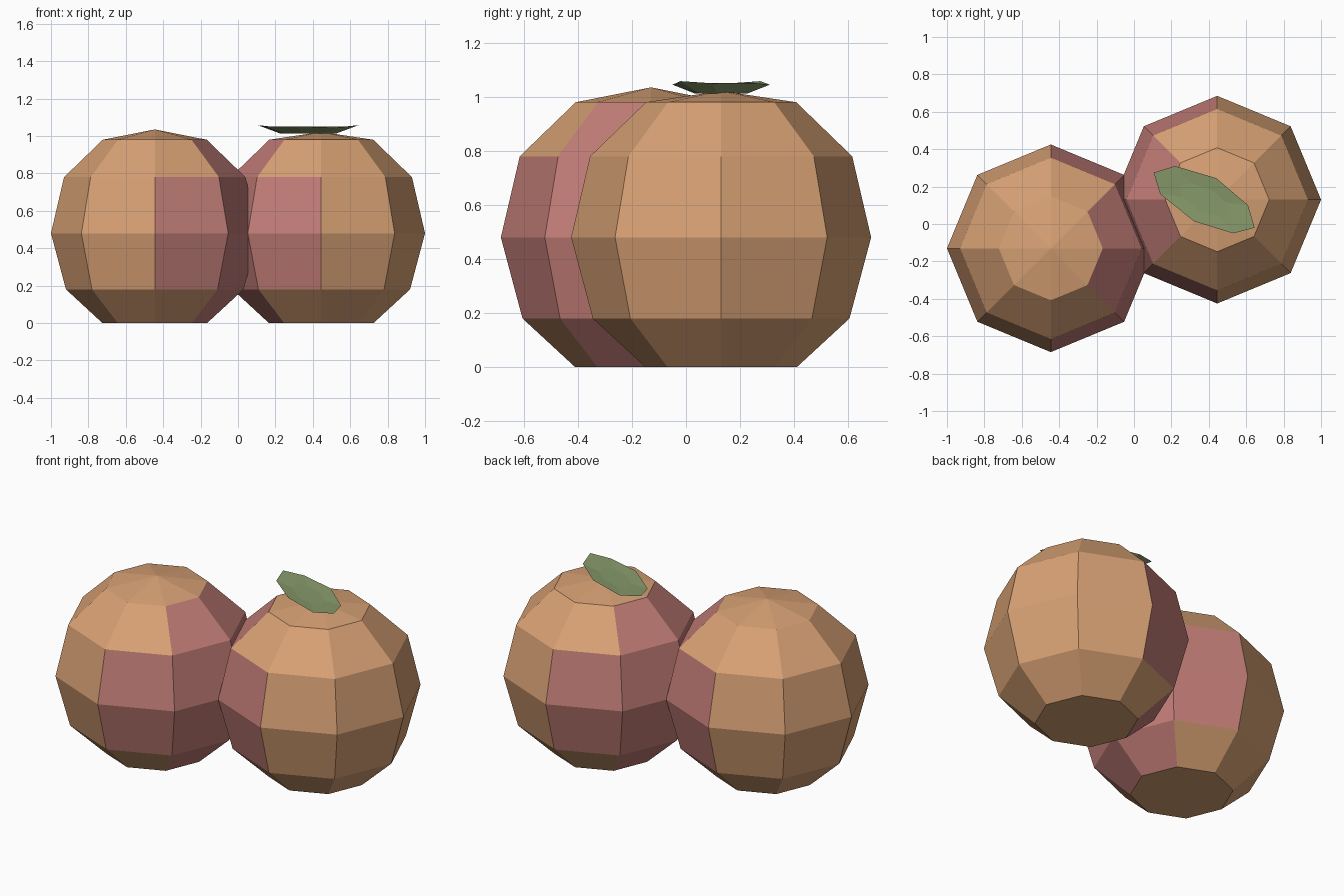
import bpy, bmesh, math

if "Cube" in bpy.data.objects:
    bpy.data.objects.remove(bpy.data.objects["Cube"])


def material(name, colour):
    m = bpy.data.materials.new(name)
    m.diffuse_color = (*colour, 1)
    m.use_nodes = True
    m.node_tree.nodes["Principled BSDF"].inputs["Base Color"].default_value = m.diffuse_color
    return m


ORANGE = material("peach_orange", (0.68, 0.355, 0.175))
PINK = material("blush_pink", (0.54, 0.205, 0.185))
GREEN = material("leaf_green", (0.24, 0.32, 0.145))

SIDES = 8
RINGS = [(0.28, 0.0), (0.475, 0.18), (0.555, 0.48), (0.485, 0.78), (0.278, 0.98)]


def finish(bm, name, mats, location=(0, 0, 0)):
    bmesh.ops.recalc_face_normals(bm, faces=bm.faces)
    mesh = bpy.data.meshes.new(name)
    bm.to_mesh(mesh)
    bm.free()
    for m in mats:
        mesh.materials.append(m)
    ob = bpy.data.objects.new(name, mesh)
    ob.location = location
    bpy.context.collection.objects.link(ob)
    return ob


def fruit(name, location, blush_sector, apex_z):
    """Faceted fruit; the blush is centred on the edge before blush_sector."""
    bm = bmesh.new()
    rings = []
    for r, z in RINGS:
        rings.append([bm.verts.new((r * math.cos(math.tau * k / SIDES),
                                    r * math.sin(math.tau * k / SIDES), z))
                      for k in range(SIDES)])
    # Side bands with blushed sectors towards the neighbouring fruit
    for band in range(len(RINGS) - 1):
        low, high = rings[band], rings[band + 1]
        for k in range(SIDES):
            n = (k + 1) % SIDES
            face = bm.faces.new((low[k], low[n], high[n], high[k]))
            step = (k - blush_sector) % SIDES
            near = step in (0, SIDES - 1)
            beside = step in (1, SIDES - 2) and band in (1, 2)
            face.material_index = 1 if near or beside else 0
    # Flat base and shallow pointed crown
    bm.faces.new(rings[0][::-1])
    apex = bm.verts.new((0, 0, apex_z))
    for k in range(SIDES):
        bm.faces.new((rings[-1][k], rings[-1][(k + 1) % SIDES], apex))
    return finish(bm, name, (ORANGE, PINK), location)


fruit("left_fruit", (-0.445, -0.13, 0), 0, 1.035)
fruit("right_fruit", (0.445, 0.13, 0), 4, 1.022)

# Leaf: shallow dished top over a rounded underside
outline = [(0.105, 0.275, 1.058), (0.14, 0.16, 1.05), (0.32, 0.015, 1.052),
           (0.53, -0.05, 1.045), (0.645, -0.02, 1.058), (0.61, 0.10, 1.05),
           (0.44, 0.245, 1.052), (0.22, 0.31, 1.045)]
cx, cy = 0.376, 0.13
bm = bmesh.new()
rim = [bm.verts.new(p) for p in outline]


def inner_ring(scale, z):
    return [bm.verts.new((cx + (x - cx) * scale, cy + (y - cy) * scale, z))
            for x, y, _ in outline]


for scale, z in ((0.5, 1.042), (0.55, 1.013)):
    ring = inner_ring(scale, z)
    for k in range(len(rim)):
        n = (k + 1) % len(rim)
        bm.faces.new((rim[k], rim[n], ring[n], ring[k]))
    bm.faces.new(ring)
finish(bm, "leaf", (GREEN,))
